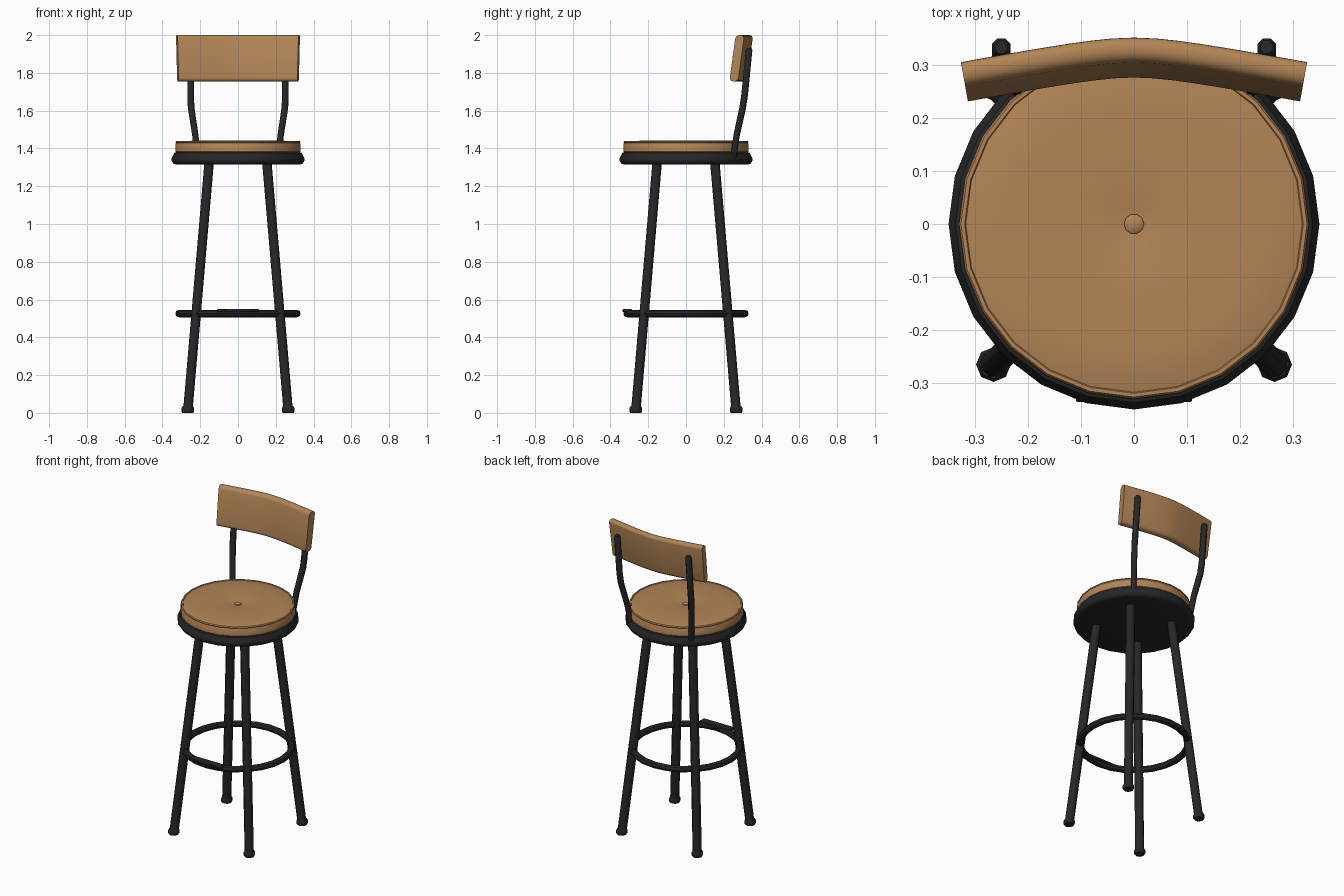
import bpy, bmesh, math
from mathutils import Vector

if "Cube" in bpy.data.objects:
    bpy.data.objects.remove(bpy.data.objects["Cube"])


def material(name, color):
    m = bpy.data.materials.new(name)
    m.diffuse_color = (*color, 1)
    m.use_nodes = True
    m.node_tree.nodes["Principled BSDF"].inputs["Base Color"].default_value = m.diffuse_color
    return m


WOOD = material("tan_leather", (0.45, 0.235, 0.095))
METAL = material("black_metal", (0.02, 0.02, 0.022))


def finish(name, bm, mat, angle=40):
    bmesh.ops.remove_doubles(bm, verts=bm.verts, dist=1e-5)
    bmesh.ops.recalc_face_normals(bm, faces=bm.faces)
    me = bpy.data.meshes.new(name)
    bm.to_mesh(me)
    bm.free()
    me.materials.append(mat)
    ob = bpy.data.objects.new(name, me)
    bpy.context.collection.objects.link(ob)
    bpy.ops.object.select_all(action='DESELECT')
    ob.select_set(True)
    bpy.context.view_layer.objects.active = ob
    bpy.ops.object.shade_smooth_by_angle(angle=math.radians(angle))
    return ob


def skin(bm, rings, caps=True, loop=False):
    """Bridge equal-length closed rings of points."""
    vs = [[bm.verts.new(p) for p in r] for r in rings]
    n = len(vs[0])
    for a, b in zip(vs, vs[1:] + ([vs[0]] if loop else [])):
        for i in range(n):
            j = (i + 1) % n
            bm.faces.new((a[i], a[j], b[j], b[i]))
    if caps and not loop:
        bm.faces.new(vs[0])
        bm.faces.new(vs[-1])


def lathe(name, profile, mat, sides=24, loop=False, center=(0, 0)):
    bm = bmesh.new()
    skin(bm, [[(center[0] + r * math.cos(2 * math.pi * i / sides),
                center[1] + r * math.sin(2 * math.pi * i / sides), z)
               for i in range(sides)] for r, z in profile], loop=loop)
    return finish(name, bm, mat)


def tube(name, path, mat, sides=8):
    """Tube through (x, y, z, radius) points, mitred at bends."""
    pts = [Vector(p[:3]) for p in path]
    rings = []
    for i, p in enumerate(pts):
        t = (pts[min(i + 1, len(pts) - 1)] - pts[max(i - 1, 0)]).normalized()
        u = Vector((0, 1, 0)).cross(t).normalized()
        v = t.cross(u)
        rings.append([p + path[i][3] * (u * math.cos(a) + v * math.sin(a))
                      for a in (2 * math.pi * (k + 0.5) / sides for k in range(sides))])
    bm = bmesh.new()
    skin(bm, rings)
    return finish(name, bm, mat, 50)


def circle_profile(r, z, minor, n=8):
    return [(r + minor * math.cos(2 * math.pi * i / n),
             z + minor * math.sin(2 * math.pi * i / n)) for i in range(n)]


# Seat pan with rounded rim
lathe("seat_pan", [(0.325, 1.314), (0.341, 1.319), (0.351, 1.333), (0.351, 1.350),
                   (0.344, 1.362), (0.338, 1.376), (0.325, 1.381)], METAL)

# Cushion: straight side, rounded edge, slightly crowned with a dimpled centre
lathe("seat_cushion", [(0.325, 1.375), (0.332, 1.383), (0.332, 1.422), (0.326, 1.434),
                       (0.314, 1.438), (0.24, 1.441), (0.17, 1.443), (0.09, 1.441),
                       (0.04, 1.435), (0.01, 1.432)], WOOD)
lathe("cushion_piping", circle_profile(0.324, 1.434, 0.007, 6), WOOD, loop=True)
lathe("cushion_button", [(0.019, 1.428), (0.019, 1.438), (0.013, 1.442), (0.004, 1.443)],
      WOOD, sides=10)

# Splayed legs with foot caps
for label, sx, sy in (("front_left", -1, -1), ("front_right", 1, -1),
                      ("back_left", -1, 1), ("back_right", 1, 1)):
    tube(label + "_leg", [(0.265 * sx, 0.265 * sy, 0.02, 0.027),
                          (0.152 * sx, 0.152 * sy, 1.335, 0.027)], METAL)
    lathe(label + "_foot", [(0.029, 0), (0.033, 0.006), (0.033, 0.026), (0.027, 0.036)],
          METAL, sides=8, center=(0.266 * sx, 0.266 * sy))

# Footrest ring with a flat tread at the front
lathe("footrest_ring", circle_profile(0.312, 0.526, 0.020), METAL, loop=True)
bm = bmesh.new()
bmesh.ops.create_cube(bm, size=1)
for v in bm.verts:
    v.co = (v.co.x * 0.22, v.co.y * 0.05 - 0.312, v.co.z * 0.016 + 0.541)
bmesh.ops.bevel(bm, geom=list(bm.edges), offset=0.003, segments=1, affect='EDGES')
finish("footrest_tread", bm, METAL)

# Bent back posts
for label, s in (("left", -1), ("right", 1)):
    tube(label + "_back_post", [(s * 0.212, 0.250, 1.345, 0.018), (s * 0.226, 0.268, 1.47, 0.018),
                                (s * 0.248, 0.300, 1.615, 0.019), (s * 0.251, 0.310, 1.68, 0.019),
                                (s * 0.251, 0.334, 1.922, 0.019), (s * 0.251, 0.335, 1.932, 0.013)],
         METAL)

# Backrest: rounded, tilted section swept along a shallow bow
TILT, HEIGHT, THICK, R = 0.034, 0.245, 0.047, 0.02
section = []
for cx, cz, a0 in ((1, 1, 0), (-1, 1, 90), (-1, -1, 180), (1, -1, 270)):
    for k in range(5):
        a = math.radians(a0 + 22.5 * k)
        d = cx * (THICK / 2 - R) + R * math.cos(a)
        h = cz * (HEIGHT / 2 - R) + R * math.sin(a)
        section.append((d + TILT * h / HEIGHT, h))


def bow(x):
    return -0.171 * (math.sqrt(x * x + 0.0075) - math.sqrt(0.0075)) * 1.09


rings = []
for i in range(17):
    x = -0.321 + 0.642 * i / 16
    slope = (bow(x + 1e-3) - bow(x - 1e-3)) / 2e-3
    n = Vector((-slope, 1, 0)).normalized()
    rings.append([Vector((x, 0.315 + bow(x), 1.8775 + h)) + n * d for d, h in section])
bm = bmesh.new()
skin(bm, rings)
finish("backrest", bm, WOOD)
